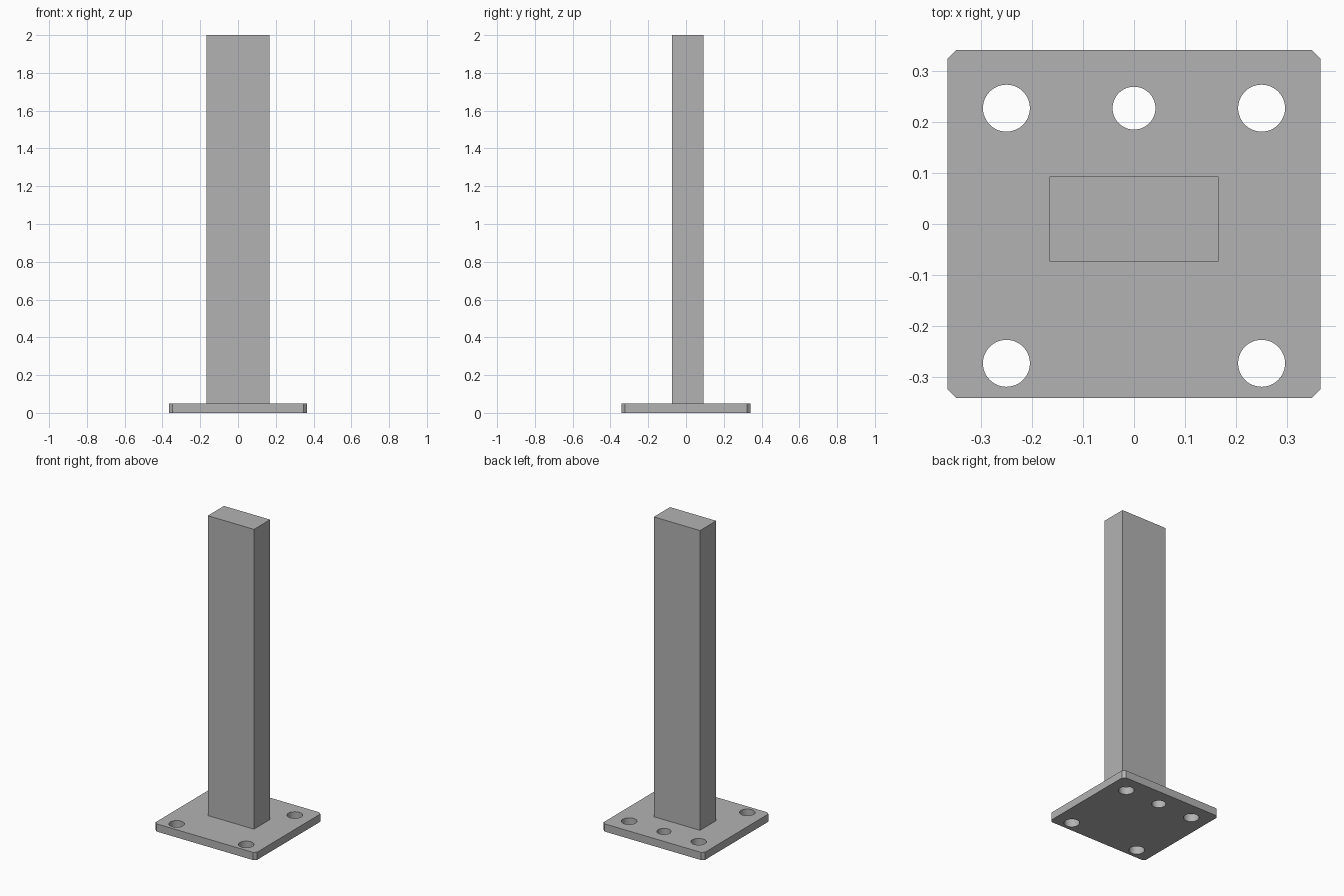
import bpy
import bmesh

cube = bpy.data.objects.get("Cube")
if cube:
    bpy.data.objects.remove(cube, do_unlink=True)

# Single steel colour
steel = bpy.data.materials.new("grey_steel")
steel.use_nodes = True
GREY = (0.45, 0.45, 0.45, 1)
steel.diffuse_color = GREY
steel.node_tree.nodes["Principled BSDF"].inputs["Base Color"].default_value = GREY

PLATE_X, PLATE_Y, PLATE_TOP = 0.365, 0.341, 0.05
CHAMFER = 0.017
HOLE_X, BACK_Y, FRONT_Y = 0.25, 0.227, -0.273
HOLE_R, MIDDLE_R = 0.046, 0.042


def add_box(name, x, y, z):
    """Box from (min, max) pairs on each axis."""
    bm = bmesh.new()
    bmesh.ops.create_cube(bm, size=1)
    for v in bm.verts:
        v.co = [r[1] if c > 0 else r[0] for c, r in zip(v.co, (x, y, z))]
    mesh = bpy.data.meshes.new(name)
    bm.to_mesh(mesh)
    bm.free()
    mesh.materials.append(steel)
    obj = bpy.data.objects.new(name, mesh)
    bpy.context.collection.objects.link(obj)
    return obj


# Base plate with chamfered vertical corners
plate = add_box("base_plate", (-PLATE_X, PLATE_X), (-PLATE_Y, PLATE_Y), (0, PLATE_TOP))
bm = bmesh.new()
bm.from_mesh(plate.data)
corners = [e for e in bm.edges if abs(e.verts[0].co.z - e.verts[1].co.z) > PLATE_TOP / 2]
bmesh.ops.bevel(bm, geom=corners, offset=CHAMFER, segments=1, affect='EDGES')
bm.to_mesh(plate.data)
bm.free()

# Bolt holes: four at the corners, a smaller one in the middle of the back
holes = [(sx * HOLE_X, y, HOLE_R) for sx in (-1, 1) for y in (FRONT_Y, BACK_Y)]
holes.append((0, BACK_Y, MIDDLE_R))
for x, y, radius in holes:
    bpy.ops.mesh.primitive_cylinder_add(vertices=48, radius=radius, depth=PLATE_TOP * 4,
                                        location=(x, y, PLATE_TOP / 2))
    cutter = bpy.context.object
    cutter.name = "hole_cutter"
    cutter.hide_render = True
    cutter.data.materials.append(steel)
    bpy.context.view_layer.objects.active = plate
    cut = plate.modifiers.new("bolt_hole", 'BOOLEAN')
    cut.operation = 'DIFFERENCE'
    cut.solver = 'EXACT'
    cut.object = cutter
    bpy.ops.object.modifier_apply(modifier=cut.name)
    bpy.data.objects.remove(cutter, do_unlink=True)

# Smooth hole walls, sharp plate edges
bpy.ops.object.select_all(action='DESELECT')
plate.select_set(True)
bpy.context.view_layer.objects.active = plate
bpy.ops.object.shade_smooth_by_angle(angle=0.5)

# Upright post, set slightly towards the back
add_box("upright_post", (-0.166, 0.166), (-0.073, 0.093), (PLATE_TOP, 2))
